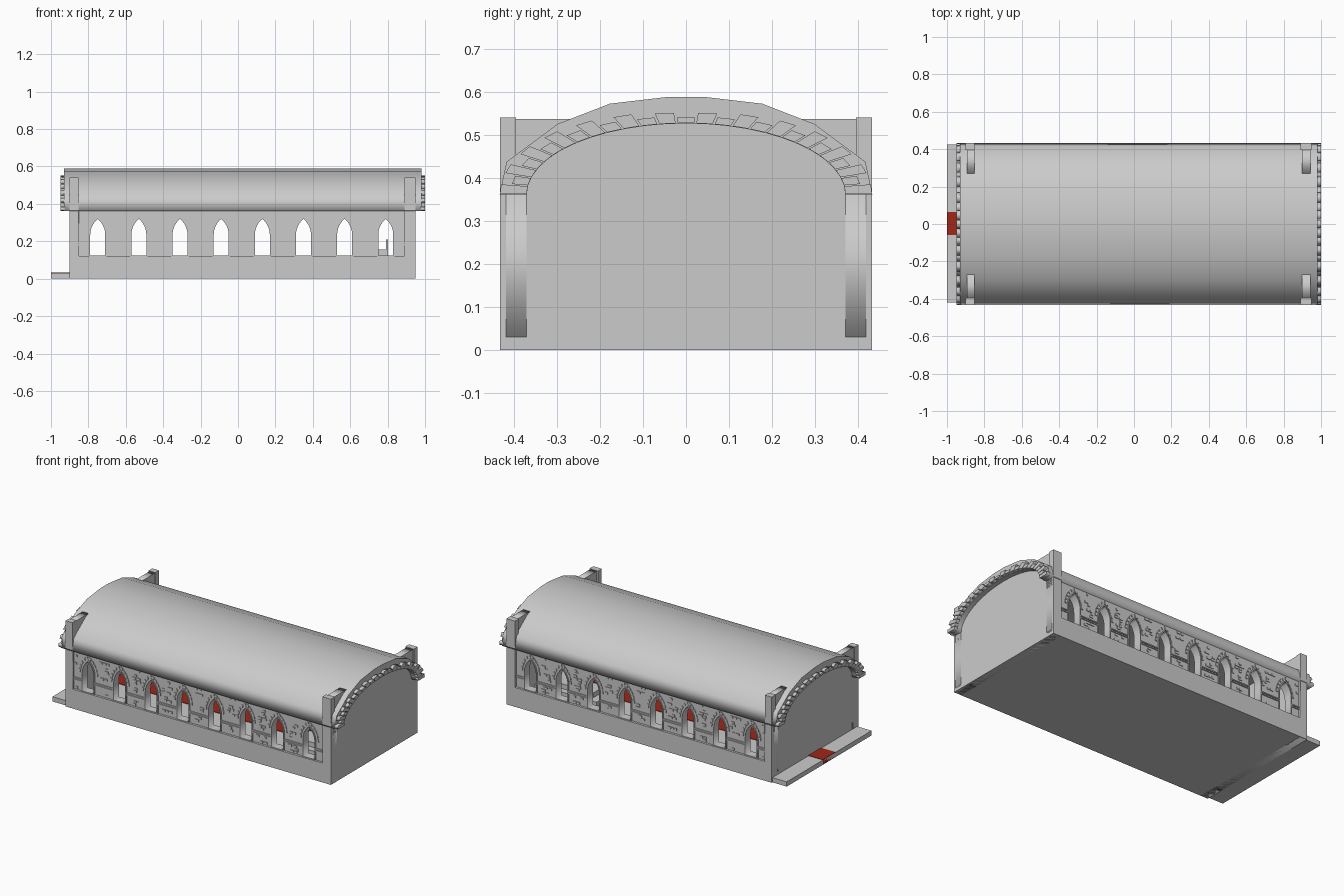
import bpy, bmesh, math, random
from mathutils import Matrix

if "Cube" in bpy.data.objects:
    bpy.data.objects.remove(bpy.data.objects["Cube"])

random.seed(4)
FRONT = Matrix(((1, 0, 0, 0), (0, 0, -1, 0), (0, 1, 0, 0), (0, 0, 0, 1)))  # (x, z) profile
SIDE = Matrix(((0, 0, 1, 0), (1, 0, 0, 0), (0, 1, 0, 0), (0, 0, 0, 1)))    # (y, z) profile
X0, X1 = -0.90, 0.95
WINDOWS = [-0.75 + 0.22 * i for i in range(8)]
red = bpy.data.materials.new("red_carpet")
red.diffuse_color = (0.35, 0.02, 0.01, 1)
red.use_nodes = True
red.node_tree.nodes["Principled BSDF"].inputs["Base Color"].default_value = red.diffuse_color


def finish(name, mesh, mirror=False, mat=None):
    ob = bpy.data.objects.new(name, mesh)
    bpy.context.collection.objects.link(ob)
    if mirror:
        m = ob.modifiers.new("mirror_y", 'MIRROR')
        m.use_axis = (False, True, False)
        m.use_mirror_merge = False
    if mat:
        mesh.materials.append(mat)
    return ob


def slab(name, loops, plane, lo, hi, mirror=False):
    """Extrude filled outlines (with holes) from lo to hi along the plane's normal."""
    cu = bpy.data.curves.new(name, 'CURVE')
    cu.dimensions, cu.fill_mode, cu.extrude = '2D', 'BOTH', (hi - lo) / 2
    for loop in loops:
        sp = cu.splines.new('POLY')
        sp.points.add(len(loop) - 1)
        for p, (u, v) in zip(sp.points, loop):
            p.co = (u, v, 0, 1)
        sp.use_cyclic_u = True
    tmp = bpy.data.objects.new("tmp", cu)
    bpy.context.collection.objects.link(tmp)
    dg = bpy.context.evaluated_depsgraph_get()
    mesh = bpy.data.meshes.new_from_object(tmp.evaluated_get(dg))
    bpy.data.objects.remove(tmp)
    mid = (lo + hi) / 2
    shift = (mid, 0, 0) if plane is SIDE else (0, mid, 0)
    mesh.transform(Matrix.Translation(shift) @ plane)
    bm = bmesh.new()
    bm.from_mesh(mesh)
    bmesh.ops.remove_doubles(bm, verts=bm.verts, dist=1e-5)
    bmesh.ops.recalc_face_normals(bm, faces=bm.faces)
    bm.to_mesh(mesh)
    bm.free()
    return finish(name, mesh, mirror)


def boxes(name, items, mirror=False, mat=None):
    """One object from boxes given as (x0, x1, y0, y1, z0, z1)."""
    bm = bmesh.new()
    for a, b, c, d, e, f in items:
        mx = Matrix.Translation(((a + b) / 2, (c + d) / 2, (e + f) / 2)) @ Matrix.Diagonal((b - a, d - c, f - e, 1))
        bmesh.ops.create_cube(bm, size=1, matrix=mx)
    mesh = bpy.data.meshes.new(name)
    bm.to_mesh(mesh)
    bm.free()
    return finish(name, mesh, mirror, mat)


def lancet_arc(cx, w, zs, za, n=6):
    """Pointed arch, from right springing over the apex to left springing."""
    h = za - zs
    r = (h * h + w * w) / (2 * w)
    end = math.atan2(h, r - w)
    right = [(w - r + r * math.cos(end * i / n), zs + r * math.sin(end * i / n)) for i in range(n + 1)]
    return [(cx + x, z) for x, z in right] + [(cx - x, z) for x, z in right[-2::-1]]


def window(cx, g=0.0):
    w = 0.04 + g
    return [(cx - w, 0.125 - g * 0.5), (cx + w, 0.125 - g * 0.5)] + lancet_arc(cx, w, 0.235, 0.32 + 1.4 * g)


def ellipse(a, b, n, z=0.36):
    return [(a * math.cos(math.pi * i / n), z + b * math.sin(math.pi * i / n)) for i in range(n + 1)]


# Floor, porch and carpet
boxes("floor", [(X0, X1, -0.43, 0.43, 0, 0.03)])
boxes("porch_slab", [(-1.0, X0, -0.42, 0.425, 0, 0.03)])
boxes("carpet", [(-1.0, 0.52, -0.06, 0.065, 0.002, 0.033),
                 (0.5, 0.74, -0.06, 0.065, 0.06, 0.093)], mat=red)

# Long walls with lancet openings, recessed behind plinth and piers
slab("side_wall", [[(X0, 0.02), (X1, 0.02), (X1, 0.365), (X0, 0.365)]] + [window(c) for c in WINDOWS],
     FRONT, -0.418, -0.37, True)
boxes("plinth", [(X0, X1, -0.432, -0.41, 0, 0.122)], True)
boxes("corner_piers", [(X0, -0.853, -0.432, -0.395, 0.1, 0.54),
                       (0.89, X1, -0.432, -0.395, 0.1, 0.54)], True)
for x0, x1 in ((X0, -0.848), (0.893, X1)):
    slab("pier_web", [[(-0.40, 0.38), (-0.40, 0.537), (-0.27, 0.537), (-0.27, 0.52)]],
         SIDE, x0 + 0.006, x1 - 0.006, True)

# Window frames and string course
slab("window_frames", [p for c in WINDOWS for p in (window(c, 0.007), window(c))], FRONT, -0.424, -0.41, True)
edges = [-0.853] + [c + s * 0.047 for c in WINDOWS for s in (-1, 1)] + [0.89]
boxes("string_course", [(edges[i], edges[i + 1], -0.424, -0.41, z, z + 0.007)
                        for i in range(0, len(edges), 2) for z in (0.178, 0.19)], True)

# Stones over each window
hood = []
for c in WINDOWS:
    inner = lancet_arc(c, 0.055, 0.235, 0.338, 5)
    outer = lancet_arc(c, 0.067, 0.235, 0.354, 5)
    for i in range(10):
        mix = lambda p, q, t: (p[0] + (q[0] - p[0]) * t, p[1] + (q[1] - p[1]) * t)
        a, b, d, e = inner[i], inner[i + 1], outer[i], outer[i + 1]
        hood.append([mix(a, b, .1), mix(a, b, .9), mix(d, e, .9), mix(d, e, .1)])
slab("window_hood_stones", hood, FRONT, -0.423, -0.41, True)

# Scattered raised bricks
bricks = []
for row in range(14):
    z = 0.128 + row * 0.0165
    x = -0.845 + random.random() * 0.03
    while x < 0.855:
        w = random.uniform(0.014, 0.03)
        clear = all(x + w < c - 0.072 or x > c + 0.072 for c in WINDOWS) and not 0.165 < z < 0.197
        if clear and random.random() < 0.45:
            bricks.append((x, x + w, -0.422, -0.41, z, z + 0.013))
        x += w + 0.005
boxes("raised_bricks", bricks, True)

# End walls closing the vault
gable = [(-0.43, 0.0), (0.43, 0.0), (0.43, 0.365)] + ellipse(0.385, 0.18, 24) + [(-0.43, 0.365)]
slab("end_wall_left", [gable], SIDE, X0, X0 + 0.05)
slab("end_wall_right", [gable], SIDE, X1 - 0.05, X1)

# Faceted barrel roof
half = [(0.433, 0.361), (0.417, 0.437), (0.298, 0.525), (0.177, 0.572), (0.04, 0.588)]
outer = half + [(-y, z) for y, z in reversed(half)]
slab("barrel_roof", [outer + ellipse(0.37, 0.165, 24, 0.361)[::-1]], SIDE, -0.93, 0.98)

# Alternating arch stones on both ends
N = 27
stones = []
for i in range(N):
    grow = 1.0 if i % 2 == 0 else 0.6
    a0, a1 = (math.pi * (i + k) / N for k in (0.06, 0.94))
    side = abs(math.cos((a0 + a1) / 2))
    ra, rb = 0.37 + grow * 0.062, 0.165 + grow * (0.022 + 0.02 * side)
    stones.append([(0.37 * math.cos(a0), 0.362 + 0.165 * math.sin(a0)),
                   (ra * math.cos(a0), 0.362 + rb * math.sin(a0)),
                   (ra * math.cos(a1), 0.362 + rb * math.sin(a1)),
                   (0.37 * math.cos(a1), 0.362 + 0.165 * math.sin(a1))])
slab("arch_stones_left", stones, SIDE, -0.95, -0.925)
slab("arch_stones_right", stones, SIDE, 0.975, 1.0)

# Dais and great chair inside the far end
boxes("dais", [(0.47, 0.92, -0.22, 0.22, 0.02, 0.06), (0.52, 0.92, -0.18, 0.18, 0.02, 0.09)])
boxes("great_chair", [(0.745, 0.80, -0.045, 0.045, 0.09, 0.155), (0.79, 0.803, -0.045, 0.045, 0.09, 0.21)])
